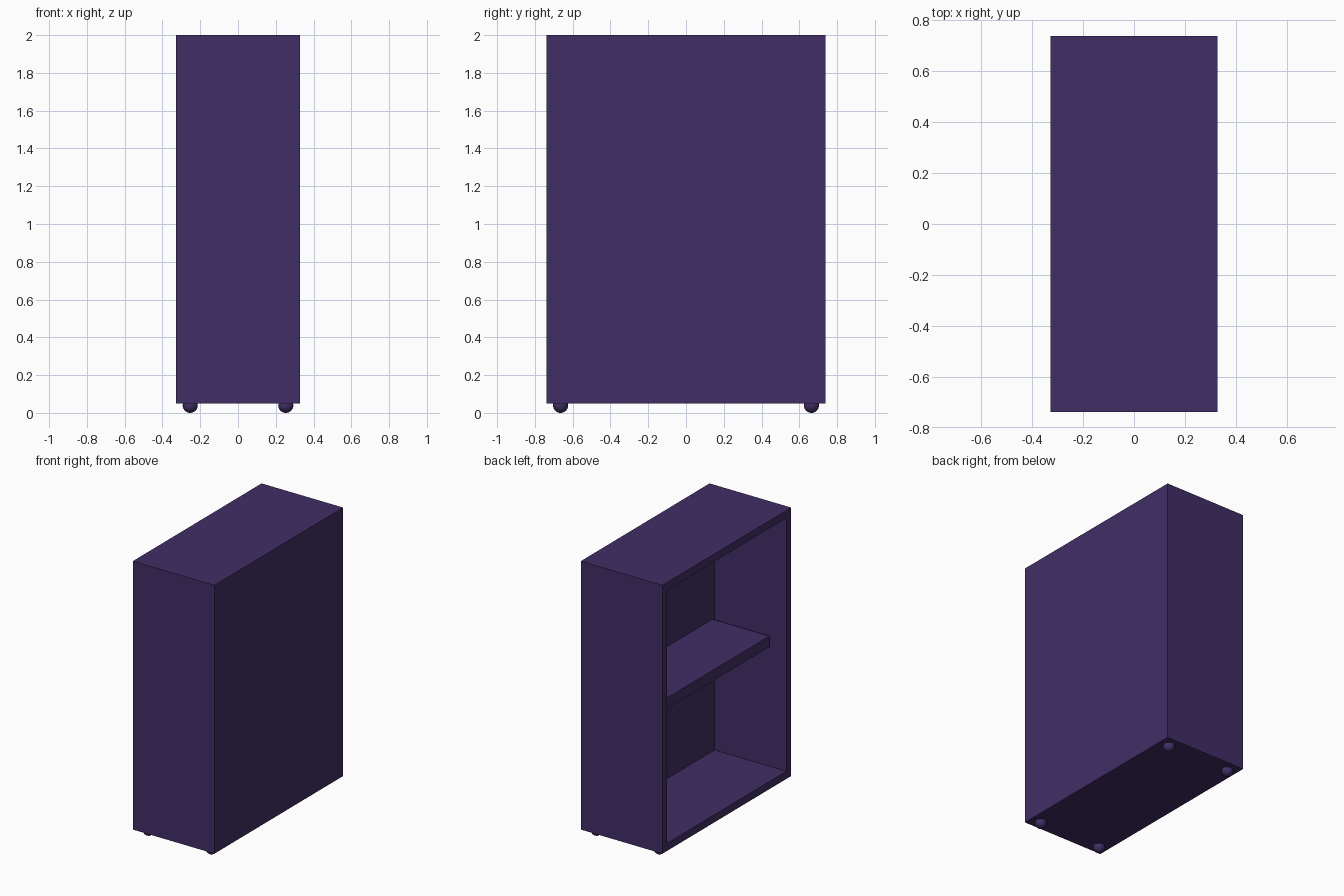
import bpy
import bmesh
from mathutils import Matrix, Vector

cube = bpy.data.objects.get("Cube")
if cube:
    bpy.data.objects.remove(cube, do_unlink=True)

# Overall dimensions
HALF_X, HALF_Y = 0.328, 0.739
BOTTOM, TOP = 0.05, 2.0
BOARD = 0.078
FOOT_R = 0.04
SHELF_SETBACK = 0.12

# Single painted finish
PURPLE = (0.053, 0.027, 0.133, 1.0)
paint = bpy.data.materials.new("dark purple paint")
paint.use_nodes = True
paint.diffuse_color = PURPLE
paint.node_tree.nodes["Principled BSDF"].inputs["Base Color"].default_value = PURPLE


def add_object(name, bm):
    mesh = bpy.data.meshes.new(name)
    bm.to_mesh(mesh)
    bm.free()
    mesh.materials.append(paint)
    obj = bpy.data.objects.new(name, mesh)
    bpy.context.collection.objects.link(obj)
    return obj


def box(low, high):
    low, high = Vector(low), Vector(high)
    bm = bmesh.new()
    matrix = Matrix.Translation((low + high) / 2) @ Matrix.Diagonal((*(high - low), 1))
    bmesh.ops.create_cube(bm, size=1, matrix=matrix)
    bm.normal_update()
    return bm


# Carcass: a block hollowed out from its -x side
bm = box((-HALF_X, -HALF_Y, BOTTOM), (HALF_X, HALF_Y, TOP))
opening = min(bm.faces, key=lambda f: f.calc_center_median().x)
bmesh.ops.inset_individual(bm, faces=[opening], thickness=BOARD)
recess = bmesh.ops.extrude_discrete_faces(bm, faces=[opening])["faces"][0]
bmesh.ops.translate(bm, verts=recess.verts[:], vec=(2 * HALF_X - BOARD, 0, 0))
bmesh.ops.recalc_face_normals(bm, faces=bm.faces[:])
add_object("cabinet_carcass", bm)

# Middle shelf, set back from the opening
middle = (BOTTOM + TOP) / 2
add_object("middle_shelf", box(
    (-HALF_X + SHELF_SETBACK, BOARD - HALF_Y, middle - BOARD / 2),
    (HALF_X - BOARD, HALF_Y - BOARD, middle + BOARD / 2)))

# Ball feet near the four corners
for x_name, sx in (("right", -1), ("left", 1)):
    for y_name, sy in (("front", -1), ("back", 1)):
        bm = bmesh.new()
        place = Matrix.Translation((sx * (HALF_X - 0.075), sy * (HALF_Y - 0.075), FOOT_R))
        bmesh.ops.create_uvsphere(bm, u_segments=32, v_segments=16, radius=FOOT_R, matrix=place)
        for face in bm.faces:
            face.smooth = True
        add_object(f"{y_name}_{x_name}_foot", bm)
